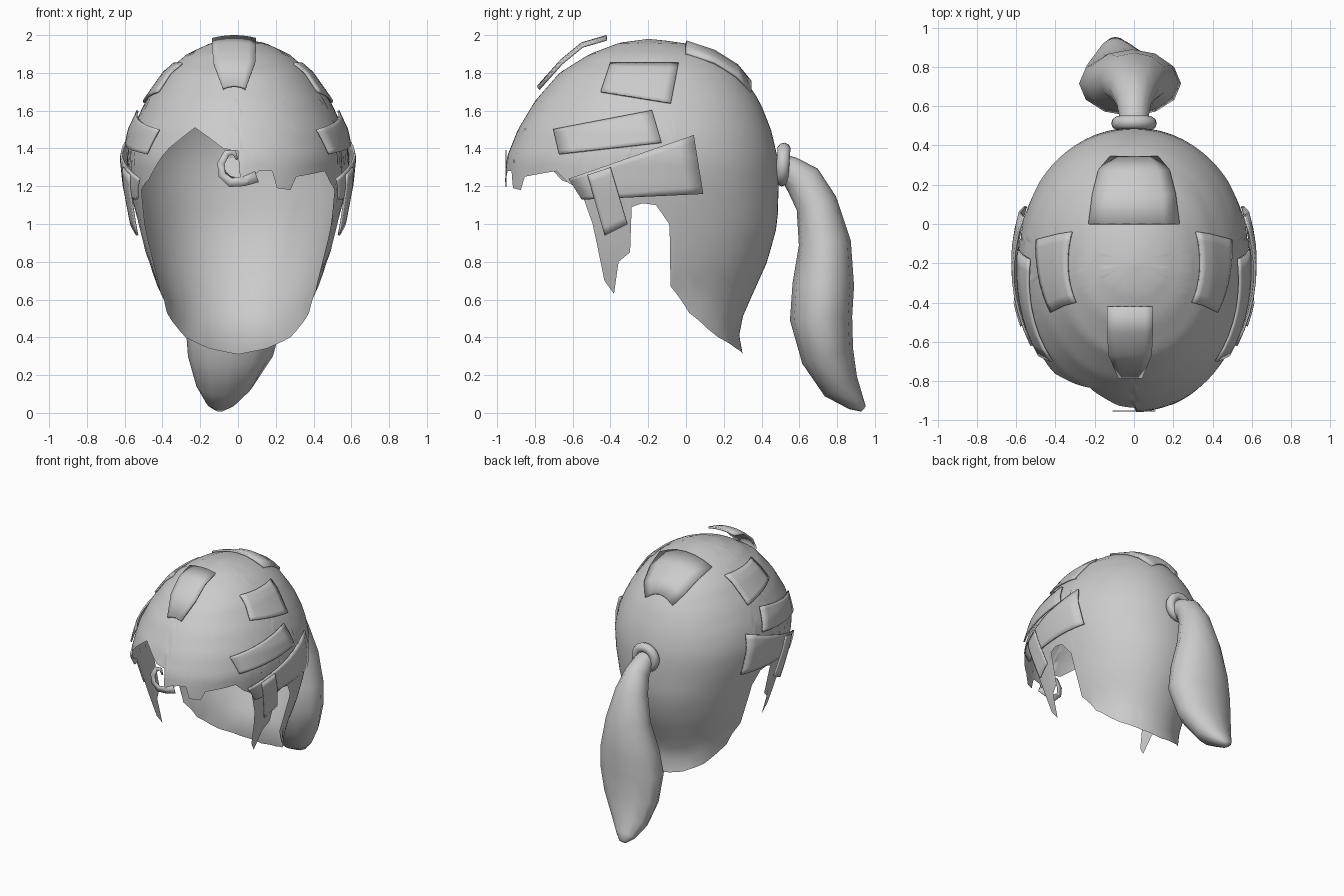
import bpy, bmesh, math
from mathutils import Vector

if "Cube" in bpy.data.objects:
    bpy.data.objects.remove(bpy.data.objects["Cube"])


def lerp_table(table, k):
    # piecewise linear lookup, table sorted by first value
    if k <= table[0][0]:
        return table[0][1:]
    for a, b in zip(table, table[1:]):
        if k <= b[0]:
            f = (k - a[0]) / (b[0] - a[0])
            return tuple(p + (q - p) * f for p, q in zip(a[1:], b[1:]))
    return table[-1][1:]


def grid(name, rows, closed=False, caps=False, thick=0.0, angle=50):
    bm = bmesh.new()
    vs = [[bm.verts.new(p) for p in r] for r in rows]
    n = len(rows[0])
    for a, b in zip(vs, vs[1:]):
        for i in range(n if closed else n - 1):
            j = (i + 1) % n
            bm.faces.new((a[i], a[j], b[j], b[i]))
    if caps:
        bm.faces.new(vs[0])
        bm.faces.new(vs[-1])
    bmesh.ops.remove_doubles(bm, verts=bm.verts, dist=0.0005)
    bmesh.ops.recalc_face_normals(bm, faces=bm.faces)
    me = bpy.data.meshes.new(name)
    bm.to_mesh(me)
    bm.free()
    ob = bpy.data.objects.new(name, me)
    bpy.context.collection.objects.link(ob)
    if thick:
        m = ob.modifiers.new("thickness", 'SOLIDIFY')
        m.thickness = thick
        m.offset = 0
    bpy.ops.object.select_all(action='DESELECT')
    ob.select_set(True)
    bpy.context.view_layer.objects.active = ob
    bpy.ops.object.shade_smooth_by_angle(angle=math.radians(angle))
    return ob


# Head sections: z, front y, back y, half width
YC, TOP = -0.2, 1.98
SECT = [(.31, -.85, .30, .42), (.45, -.85, .275, .41), (.6, -.85, .34, .41),
        (.8, -.9, .43, .48), (1.0, -.95, .485, .53), (1.2, -.96, .49, .575),
        (1.35, -.95, .485, .59), (1.5, -.89, .45, .56), (1.65, -.80, .39, .49),
        (1.8, -.67, .29, .385), (1.9, -.51, .16, .27), (1.96, -.35, .0, .14),
        (TOP, YC, YC, 0)]


def head(t, z):
    f, b, w = lerp_table(SECT, z)
    c, s = math.cos(t), math.sin(t)
    e = 2 / 2.1
    x = math.copysign(abs(c) ** e, c) * w
    y = YC + abs(s) ** e * ((b - YC) if s > 0 else (f - YC))
    return Vector((x, y, z))


# Hair edge: angle from the side (-90 front, 90 back), height
SIDE = [(-33, 1.22), (-27, 1.18), (-22, 1.0), (-19, .7), (-15, .63), (-12, .8),
        (-7, .85), (-6, 1.09), (-2, 1.11), (3, 1.1), (8.5, 1.0), (11, .67),
        (24, .53), (49, .40), (70, .34), (90, .31)]
FRONT = [(-147, 1.2), (-128, 1.4), (-113, 1.51), (-105, 1.46), (-97, 1.4),
         (-90, 1.385), (-89, 1.23), (-85, 1.22), (-80, 1.28), (-73, 1.28),
         (-70, 1.19), (-62, 1.18), (-59, 1.25), (-39, 1.28)]
EDGE = [(-180 - a, z) for a, z in reversed(SIDE)] + FRONT + SIDE

angles = sorted({float(a) for a, _ in EDGE} | {-270 + 3.0 * i for i in range(121)})
ROWS = 26
rows = []
for r in range(ROWS + 1):
    f = (r / ROWS) ** 1.6
    rows.append([head(math.radians(a), TOP - (TOP - lerp_table(EDGE, a)[0]) * f)
                 for a in angles])
grid("hair_cap", rows)


# Overlapping locks that follow the side of the head
def side_lock(name, quad, lift, n=8):
    a, b, c, d = [Vector(p) for p in quad]
    for sgn, tag in ((1, "right"), (-1, "left")):
        rows = []
        for i in range(n + 1):
            u, row = i / n, []
            for j in range(n + 1):
                p = a.lerp(b, u).lerp(d.lerp(c, u), j / n)
                f, bk, w = lerp_table(SECT, p.y)
                q = (p.x - YC) / ((bk - YC) if p.x > YC else (YC - f))
                x = w * max(0, 1 - abs(q) ** 2.1) ** (1 / 2.1) + lift
                row.append((sgn * x, p.x, p.y))
            rows.append(row)
        grid(name + "_" + tag, rows, thick=.012)


side_lock("ear_lock", [(-.62, 1.24), (.04, 1.47), (.09, 1.16), (-.55, 1.13)], .03)
side_lock("temple_lock", [(-.7, 1.5), (-.18, 1.6), (-.13, 1.43), (-.67, 1.37)], .018)
side_lock("upper_lock", [(-.4, 1.85), (-.04, 1.85), (-.08, 1.64), (-.45, 1.7)], .01)
side_lock("sideburn_lock", [(-.52, 1.26), (-.40, 1.3), (-.31, 1.0), (-.43, .94)], .04)


# Locks lying over the crown
def crown_lock(name, path, widths, drop, cx=0):
    rows = []
    for (y, z), w in zip(path, widths):
        rows.append([(cx + w * k / 3, y, z - drop * (k / 3) ** 2) for k in range(-3, 4)])
    grid(name, rows, thick=.015)


crown_lock("front_crown_lock", [(-.42, 1.993), (-.55, 1.955), (-.66, 1.865), (-.78, 1.73)],
           [.115, .115, .11, .06], .015, -.02)
crown_lock("back_crown_lock", [(0, 1.965), (.15, 1.915), (.27, 1.84), (.34, 1.755)],
           [.23, .21, .18, .12], .06)

# Curled wisp at the front parting
wisp = [(.10, 1.25, .03), (.03, 1.225, .025), (-.04, 1.22, .025), (-.085, 1.26, .02),
        (-.09, 1.32, .02), (-.06, 1.375, .018), (-.02, 1.38, .014), (-.005, 1.34, .006)]
rows = []
for i, (x, z, w) in enumerate(wisp):
    p, q = wisp[max(i - 1, 0)], wisp[min(i + 1, len(wisp) - 1)]
    t = Vector((q[0] - p[0], 0, q[1] - p[1])).normalized()
    nrm = Vector((-t.z, 0, t.x))
    c = Vector((x, -.953, z))
    rows.append([c - nrm * w, c + nrm * w])
grid("curled_wisp", rows, thick=.006)

# Hair tie
bpy.ops.mesh.primitive_torus_add(major_segments=24, minor_segments=10, major_radius=.08,
                                 minor_radius=.036, location=(0, .513, 1.315),
                                 rotation=(math.radians(86), 0, 0))
bpy.context.object.name = "hair_tie"
bpy.ops.object.shade_smooth_by_angle(angle=math.radians(60))

# Ponytail: centre x, y, z, half depth, half width
tail = [(0, .47, 1.31, .07, .075), (0, .55, 1.285, .075, .075), (0, .62, 1.23, .1, .09),
        (0, .69, 1.11, .11, .125), (0, .735, .9, .138, .175), (-.01, .727, .68, .163, .235),
        (-.02, .715, .5, .165, .26), (-.04, .75, .3, .14, .225), (-.07, .82, .14, .1, .15),
        (-.09, .9, .055, .05, .08), (-.095, .94, .02, .018, .03)]
rows = []
for i, (x, y, z, d, w) in enumerate(tail):
    p, q = tail[max(i - 1, 0)], tail[min(i + 1, len(tail) - 1)]
    t = Vector((0, q[1] - p[1], q[2] - p[2])).normalized()
    nrm = Vector((0, -t.z, t.y))
    rows.append([Vector((x + w * math.cos(k * math.pi / 6), y, z))
                 + nrm * d * math.sin(k * math.pi / 6) for k in range(12)])
grid("ponytail", rows, closed=True, caps=True, angle=70)
